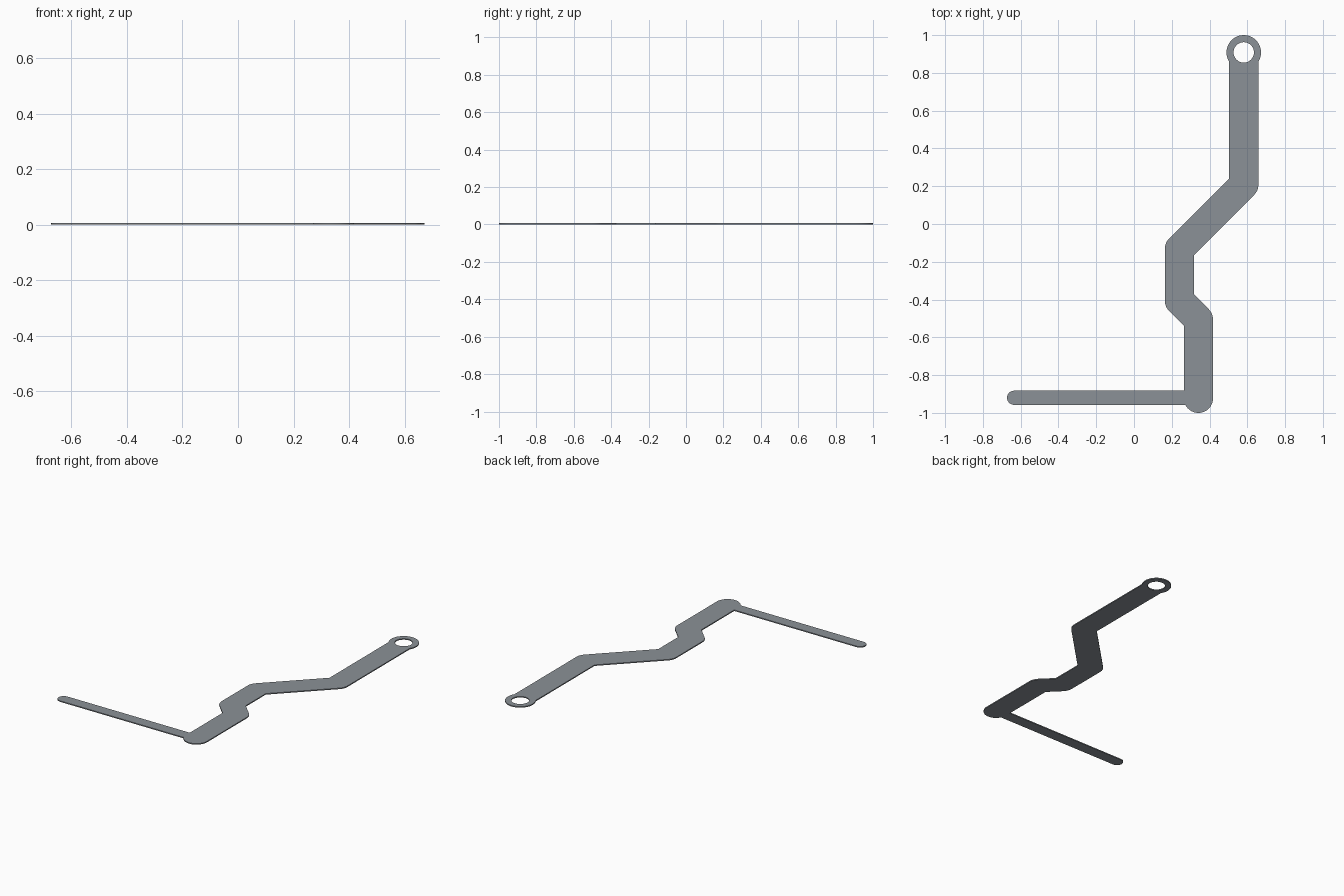
import bpy
from math import sin, cos, tan, asin, acos, radians, degrees, pi

if "Cube" in bpy.data.objects:
    bpy.data.objects.remove(bpy.data.objects["Cube"])

THICK = 0.007
H = 0.0775            # half width of wide strip
T = 0.0375            # half width of thin strip
R = 0.0915            # ring outer radius
HOLE = 0.054
K = H * tan(pi / 8)   # inner corner shift at a 45 degree bend

# Centre line points
ring = (0.581, 0.9085)
b1, b2 = (0.581, 0.2085), (0.241, -0.1315)
b3, b4 = (0.241, -0.406), (0.341, -0.506)
elbow, tip = (0.341, -0.9225), (-0.635, -0.92)


def arc(c, r, a0, a1, step=7.5):
    n = max(2, round(abs(a1 - a0) / step))
    angles = [radians(a0 + (a1 - a0) * i / n) for i in range(n + 1)]
    return [(c[0] + r * cos(a), c[1] + r * sin(a)) for a in angles]


# Outline, counter-clockwise from the ring
j = degrees(acos(H / R))
e = degrees(asin((elbow[1] - tip[1] + T) / H))
outline = arc(ring, R, -j, 180 + j)
outline += [(b1[0] - H, b1[1] + K)]
outline += arc(b2, H, 135, 180) + arc(b3, H, 180, 225)
outline += [(b4[0] - H, b4[1] - K), (elbow[0] - H, tip[1] + T)]
outline += arc(tip, T, 90, 270, 15)
outline += arc(elbow, H, 180 + e, 360) + arc(b4, H, 0, 45)
outline += [(b3[0] + H, b3[1] + K), (b2[0] + H, b2[1] - K)]
outline += arc(b1, H, -45, 0)
hole = arc(ring, HOLE, 0, 360)[:-1]

# Filled, extruded flat profile
curve = bpy.data.curves.new("flat_strip", 'CURVE')
curve.dimensions = '2D'
curve.fill_mode = 'BOTH'
curve.extrude = THICK / 2
for loop in (outline, hole):
    s = curve.splines.new('POLY')
    s.points.add(len(loop) - 1)
    for p, (x, y) in zip(s.points, loop):
        p.co = (x, y, 0, 1)
    s.use_cyclic_u = True
obj = bpy.data.objects.new("flat_strip", curve)
obj.location.z = THICK / 2
bpy.context.collection.objects.link(obj)

# Turn into a welded mesh
bpy.context.view_layer.objects.active = obj
obj.select_set(True)
bpy.ops.object.convert(target='MESH')
obj = bpy.context.object
bpy.ops.object.mode_set(mode='EDIT')
bpy.ops.mesh.select_all(action='SELECT')
bpy.ops.mesh.remove_doubles(threshold=0.0005)
bpy.ops.mesh.normals_make_consistent(inside=False)
bpy.ops.object.mode_set(mode='OBJECT')
bpy.ops.object.shade_smooth_by_angle(angle=radians(30))

# Dark slate colour
mat = bpy.data.materials.new("slate")
mat.diffuse_color = (0.26, 0.285, 0.31, 1)
mat.use_nodes = True
mat.node_tree.nodes["Principled BSDF"].inputs["Base Color"].default_value = mat.diffuse_color
obj.data.materials.clear()
obj.data.materials.append(mat)
